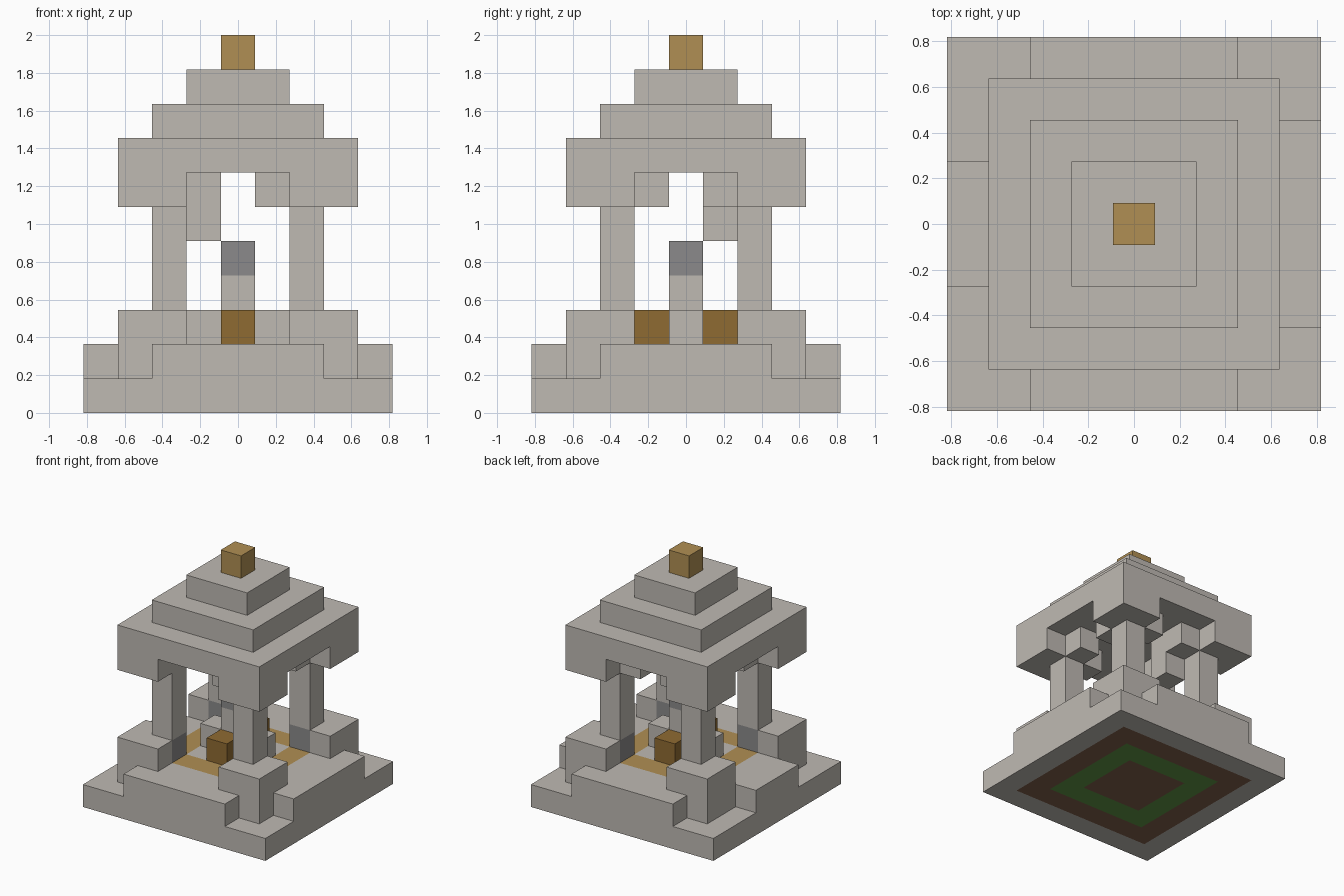
import bpy, bmesh

if "Cube" in bpy.data.objects:
    bpy.data.objects.remove(bpy.data.objects["Cube"], do_unlink=True)

U = 2 / 11  # edge length of one block


def material(name, r, g, b):
    m = bpy.data.materials.new(name)
    m.use_nodes = True
    m.diffuse_color = (r, g, b, 1)
    for n in m.node_tree.nodes:
        if n.type == 'BSDF_PRINCIPLED':
            n.inputs["Base Color"].default_value = (r, g, b, 1)
    return m


STONE = material("pale stone", 0.52, 0.49, 0.45)
GOLD = material("gold", 0.434, 0.275, 0.087)
BRONZE = material("dark bronze", 0.275, 0.147, 0.032)
GREY = material("grey stone", 0.258, 0.254, 0.256)
SOIL = material("brown soil", 0.22, 0.115, 0.07)
GRASS = material("green grass", 0.12, 0.30, 0.06)


def finish(name, bm, mats):
    mesh = bpy.data.meshes.new(name)
    bm.to_mesh(mesh)
    bm.free()
    for m in mats:
        mesh.materials.append(m)
    ob = bpy.data.objects.new(name, mesh)
    bpy.context.scene.collection.objects.link(ob)
    return ob


def box(name, cx, cy, wx, wy, z0, z1, mat=STONE):
    """Box centred on a block column, sized in blocks."""
    bm = bmesh.new()
    bmesh.ops.create_cube(bm, size=U)
    for v in bm.verts:
        v.co.x = v.co.x * wx + cx * U
        v.co.y = v.co.y * wy + cy * U
        v.co.z = (z1 if v.co.z > 0 else z0) * U
    return finish(name, bm, [mat])


def tiled_slab(name, n, z0, z1, mats, side, rule):
    """Square slab whose top (side 1) or bottom (side -1) is coloured per tile."""
    bm = bmesh.new()
    bmesh.ops.create_grid(bm, x_segments=n, y_segments=n, size=n * U / 2)
    top = bmesh.ops.extrude_face_region(bm, geom=bm.faces[:])["geom"]
    raised = {v for v in top if isinstance(v, bmesh.types.BMVert)}
    for v in bm.verts:
        v.co.z = (z1 if v in raised else z0) * U
    bmesh.ops.recalc_face_normals(bm, faces=bm.faces[:])
    bm.normal_update()
    for f in bm.faces:
        if f.normal.z * side > 0.5:
            c = f.calc_center_median()
            f.material_index = rule(abs(round(c.x / U)), abs(round(c.y / U)))
    return finish(name, bm, mats)


# Base with a ringed underside, and a floor with a gold border
tiled_slab("base", 9, 0, 1, [STONE, SOIL, GRASS], -1,
           lambda i, j: {4: 0, 2: 2}.get(max(i, j), 1))
tiled_slab("floor", 7, 1, 2, [STONE, GOLD], 1,
           lambda i, j: int(max(i, j) == 2 and min(i, j) < 2))

# Entrance steps on the four sides
box("front_step", 0, -4, 5, 1, 1, 2)
box("back_step", 0, 4, 5, 1, 1, 2)
box("left_step", 4, 0, 1, 5, 1, 2)
box("right_step", -4, 0, 1, 3, 1, 2)

# Corner plinths, pillars and roof corners
for sx in (-1, 1):
    for sy in (-1, 1):
        tag = ("front" if sy < 0 else "back") + ("_left" if sx > 0 else "_right")
        box("plinth_side_" + tag, sx * 3, sy * 2.5, 1, 2, 2, 3)
        box("plinth_end_" + tag, sx * 2, sy * 3, 1, 1, 2, 3)
        box("pillar_foot_" + tag, sx * 2, sy * 2, 1, 1, 2, 3, GREY)
        box("pillar_" + tag, sx * 2, sy * 2, 1, 1, 3, 6)
        box("roof_corner_" + tag, sx * 2.5, sy * 2.5, 2, 2, 6, 7)
        box("side_bracket_" + tag, sx * 2, sy, 1, 1, 6, 7)
        if tag != "front_right":
            box("end_bracket_" + tag, sx, sy * 2, 1, 1, 6, 7)

# Hanging block under the roof
box("hanging_block", -1, 1, 1, 1, 5, 7)

# Central pedestal
box("pedestal", 0, 0, 1, 1, 2, 4)
box("pedestal_cap", 0, 0, 1, 1, 4, 5, GREY)
for s in (-1, 1):
    side = "left" if s > 0 else "right"
    box("pedestal_arm_" + side, s, 0, 1, 1, 2, 3)
    box("bronze_block_" + ("back" if s > 0 else "front"), 0, s, 1, 1, 2, 3, BRONZE)

# Stepped roof and finial
for k, width in enumerate((7, 5, 3)):
    box("roof_tier_" + str(k + 1), 0, 0, width, width, 7 + k, 8 + k)
box("finial", 0, 0, 1, 1, 10, 11, GOLD)
